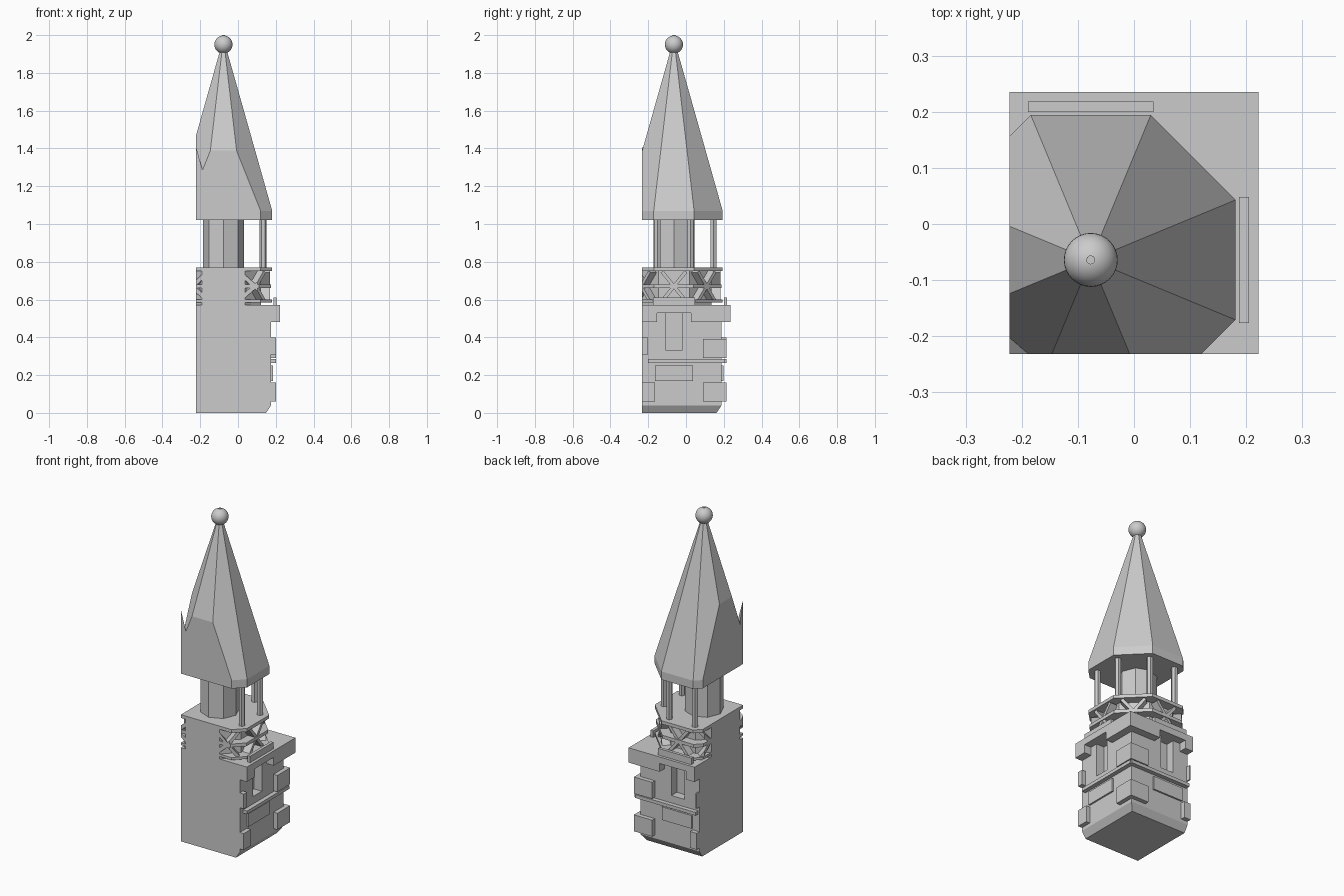
import bpy, bmesh, math
from mathutils import Matrix, Vector

cube = bpy.data.objects.get("Cube")
if cube:
    bpy.data.objects.remove(cube, do_unlink=True)

CENTRE = Vector((-0.077, -0.064, 0))   # spire axis; parts are laid out around it
CUT_X, CUT_Y = -0.145, -0.168          # the two flat sides, relative to the axis
FAR = -0.4
WALL, PROUD, CORNICE = 0.252, 0.278, 0.299

stone = bpy.data.materials.new("grey_stone")
stone.use_nodes = True
stone.diffuse_color = (0.6, 0.6, 0.6, 1)
stone.node_tree.nodes["Principled BSDF"].inputs["Base Color"].default_value = (0.6, 0.6, 0.6, 1)


def box(bm, x0, x1, y0, y1, z0, z1):
    size = Matrix.Diagonal((x1 - x0, y1 - y0, z1 - z0, 1))
    mid = Matrix.Translation(((x0 + x1) / 2, (y0 + y1) / 2, (z0 + z1) / 2))
    return bmesh.ops.create_cube(bm, size=1, matrix=mid @ size)["verts"]


def face_box(bm, side, u0, u1, z0, z1, inner=0.24, outer=PROUD):
    """Box on the +x wall (side 0) or, mirrored over the diagonal, the +y wall (side 1)."""
    if side == 0:
        return box(bm, inner, outer, u0, u1, z0, z1)
    return box(bm, u0, u1, inner, outer, z0, z1)


def prism(bm, r0, r1, z0, z1, x=0, y=0, sides=8, turn=math.pi / 8):
    place = Matrix.Translation((x, y, (z0 + z1) / 2)) @ Matrix.Rotation(turn, 4, 'Z')
    bmesh.ops.create_cone(bm, cap_ends=True, segments=sides, radius1=r0, radius2=r1,
                          depth=z1 - z0, matrix=place)


def octagon(bm, r0, r1, z0, z1):
    """Octagonal slab given by the distance to its flat sides."""
    k = 1 / math.cos(math.pi / 8)
    prism(bm, r0 * k, r1 * k, z0, z1)


def clip(bm):
    """Slice the mesh off at the two flat sides and cap the openings."""
    for co, no in (((CUT_X, 0, 0), (-1, 0, 0)), ((0, CUT_Y, 0), (0, -1, 0))):
        bmesh.ops.bisect_plane(bm, geom=bm.verts[:] + bm.edges[:] + bm.faces[:],
                               plane_co=co, plane_no=no, clear_outer=True)
        bmesh.ops.holes_fill(bm, edges=[e for e in bm.edges if e.is_boundary], sides=0)


def finish(bm, name):
    clip(bm)
    bmesh.ops.recalc_face_normals(bm, faces=bm.faces[:])
    bmesh.ops.translate(bm, verts=bm.verts[:], vec=CENTRE)
    mesh = bpy.data.meshes.new(name)
    bm.to_mesh(mesh)
    bm.free()
    mesh.materials.append(stone)
    obj = bpy.data.objects.new(name, mesh)
    bpy.context.collection.objects.link(obj)
    return obj


# Square base with a chamfered foot
bm = bmesh.new()
box(bm, FAR, WALL, FAR, WALL, 0, 0.57)
bmesh.ops.bisect_plane(bm, geom=bm.verts[:] + bm.edges[:] + bm.faces[:],
                       plane_co=(0, 0, 0.04), plane_no=(0, 0, 1))
for v in bm.verts:
    if v.co.z < 0.01:
        v.co.x = min(v.co.x, 0.226)
        v.co.y = min(v.co.y, 0.226)
base = finish(bm, "base")

# Window niches cut into the two walls
bm = bmesh.new()
for side in (0, 1):
    face_box(bm, side, -0.043, 0.043, 0.33, 0.53, 0.2, 0.35)
cutter = finish(bm, "window_cutter")
cutter.hide_render = True
mod = base.modifiers.new("windows", 'BOOLEAN')
mod.object = cutter
mod.solver = 'EXACT'
bpy.context.view_layer.objects.active = base
bpy.ops.object.modifier_apply(modifier=mod.name)
bpy.data.objects.remove(cutter, do_unlink=True)

# Cornice: continuous slab, thicker on either side of each window
bm = bmesh.new()
box(bm, FAR, CORNICE, FAR, CORNICE, 0.53, 0.57)
finish(bm, "cornice_slab")
for side in (0, 1):
    for label, u0, u1 in (("end", FAR, -0.09), ("corner", 0.09, CORNICE)):
        bm = bmesh.new()
        face_box(bm, side, u0, u1, 0.48, 0.53, outer=CORNICE)
        finish(bm, f"cornice_{label}_{side}")

# Raised stone blocks: start, end, bottom, top
blocks = ((0.155, PROUD, 0.06, 0.16), (0.155, PROUD, 0.29, 0.39),
          (-0.1, 0.1, 0.17, 0.25), (-0.136, 0.27, 0.265, 0.285),
          (FAR, -0.136, 0.31, 0.4), (FAR, -0.1, 0.06, 0.16))
for side in (0, 1):
    for i, (u0, u1, z0, z1) in enumerate(blocks):
        bm = bmesh.new()
        face_box(bm, side, u0, u1, z0, z1, outer=0.262 if i == 2 else PROUD)
        finish(bm, f"stone_block_{side}_{i}")

# Balcony drum, deck and rails
for name, r, z0, z1 in (("drum", 0.2, 0.56, 0.76), ("deck", 0.257, 0.75, 0.77),
                        ("middle_rail", 0.252, 0.66, 0.68), ("lower_rail", 0.257, 0.585, 0.6)):
    bm = bmesh.new()
    octagon(bm, r, r, z0, z1)
    finish(bm, name)

# Kerbs standing on the cornice
bm = bmesh.new()
for side in (0, 1):
    face_box(bm, side, -0.112, 0.112, 0.565, 0.61, 0.264, 0.282)
finish(bm, "kerbs")

# Crossed braces on every side of the drum
bm = bmesh.new()
for k in range(8):
    for lean in (-1, 1):
        verts = box(bm, 0.195, 0.247, -0.009, 0.009, -0.1, 0.1)
        place = (Matrix.Rotation(k * math.pi / 4, 4, 'Z') @ Matrix.Translation((0, 0, 0.67))
                 @ Matrix.Rotation(lean * math.radians(39), 4, 'X'))
        bmesh.ops.transform(bm, matrix=place, verts=verts)
finish(bm, "crossed_braces")

# Inner core and the posts around it
bm = bmesh.new()
prism(bm, 0.108, 0.108, 0.76, 1.03, turn=0)
finish(bm, "core")
bm = bmesh.new()
for k in (-1, 1, 3, 5):
    a = k * math.pi / 8
    prism(bm, 0.018, 0.018, 0.76, 1.03, 0.227 * math.cos(a), 0.227 * math.sin(a),
          6, math.pi / 6)
finish(bm, "posts")

# Spire with a vertical eave
bm = bmesh.new()
octagon(bm, 0.258, 0.258, 1.02, 1.07)
finish(bm, "eave")
bm = bmesh.new()
octagon(bm, 0.258, 0.012, 1.07, 1.94)
finish(bm, "spire")

# Small peak at the corner between the flat sides
bm = bmesh.new()
for co in ((CUT_X, CUT_Y, 1.41), (CUT_X + 0.034, CUT_Y, 1.285),
           (CUT_X, CUT_Y + 0.03, 1.285), (CUT_X, CUT_Y, 1.15)):
    bm.verts.new(co)
bmesh.ops.convex_hull(bm, input=bm.verts[:])
finish(bm, "corner_peak")

# Ball finial with a tiny cap
bm = bmesh.new()
bmesh.ops.create_uvsphere(bm, u_segments=32, v_segments=16, radius=0.048,
                          matrix=Matrix.Translation((0, 0, 1.95)))
for f in bm.faces:
    f.smooth = True
finish(bm, "ball_finial")
bm = bmesh.new()
prism(bm, 0.008, 0.008, 1.98, 2.0, sides=12)
finish(bm, "finial_cap")
